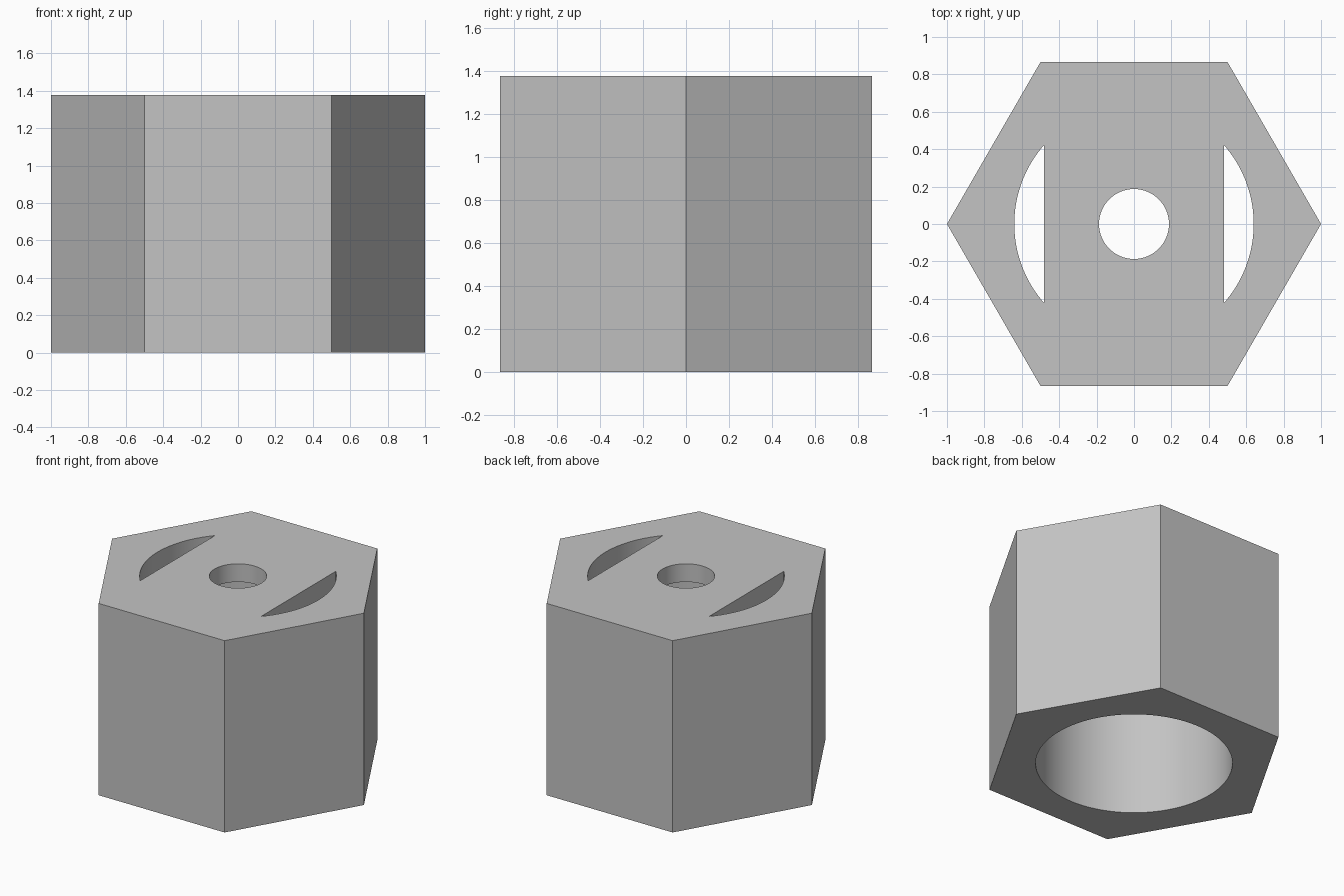
import bpy
import math

HEIGHT = 1.377
PLATE = 0.13        # thickness of the closed top
BORE_RADIUS = 0.64
HOLE_RADIUS = 0.187
WEB_WIDTH = 0.96    # top bridge between the two slots

cube = bpy.data.objects.get("Cube")
if cube:
    bpy.data.objects.remove(cube, do_unlink=True)


def prism(name, sides, radius, bottom, top):
    bpy.ops.mesh.primitive_cylinder_add(
        vertices=sides, radius=radius, depth=top - bottom,
        location=(0, 0, (bottom + top) / 2))
    obj = bpy.context.object
    obj.name = name
    return obj


def combine(target, tool, operation):
    mod = target.modifiers.new(operation.title(), "BOOLEAN")
    mod.operation = operation
    mod.solver = "EXACT"
    mod.object = tool
    bpy.context.view_layer.objects.active = target
    bpy.ops.object.modifier_apply(modifier=mod.name)
    bpy.data.objects.remove(tool, do_unlink=True)


# Hexagonal body with corners on the x axis
body = prism("hexagonal_body", 6, 1, 0, HEIGHT)
body.rotation_euler.z = math.radians(30)
bpy.ops.object.transform_apply(location=True, rotation=True, scale=True)

# Bore cutter, notched so a bridge is left across the top
cutter = prism("bore_cutter", 128, BORE_RADIUS, -0.1, HEIGHT + 0.1)
bpy.ops.mesh.primitive_cube_add(
    size=1, location=(0, 0, HEIGHT - PLATE + 0.5), scale=(WEB_WIDTH, 2, 1))
combine(cutter, bpy.context.object, "DIFFERENCE")

# Centre hole through the bridge
combine(cutter, prism("hole_cutter", 64, HOLE_RADIUS, 1, HEIGHT + 0.2), "UNION")
combine(body, cutter, "DIFFERENCE")

# Single grey finish
grey = bpy.data.materials.new("plain_grey")
grey.use_nodes = True
colour = (0.55, 0.55, 0.55, 1)
grey.diffuse_color = colour
grey.node_tree.nodes["Principled BSDF"].inputs["Base Color"].default_value = colour
body.data.materials.clear()
body.data.materials.append(grey)
for face in body.data.polygons:
    face.material_index = 0

# Smooth round walls, crisp edges
bpy.ops.object.select_all(action="DESELECT")
body.select_set(True)
bpy.context.view_layer.objects.active = body
bpy.ops.object.shade_smooth_by_angle(angle=math.radians(30))
